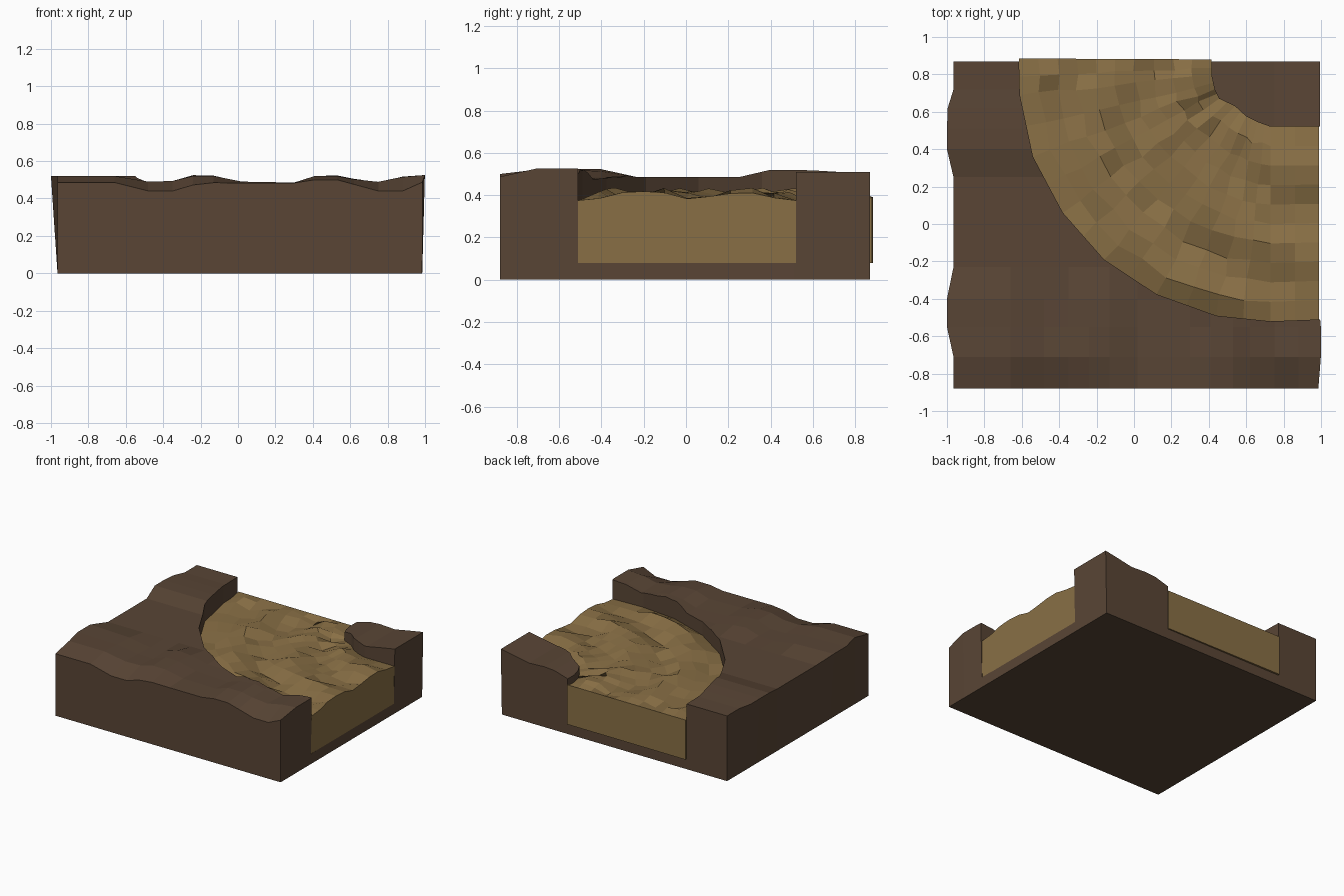
import bpy, bmesh, math, random

if "Cube" in bpy.data.objects:
    bpy.data.objects.remove(bpy.data.objects["Cube"])

random.seed(4)
BED = 0.08


def material(name, color):
    m = bpy.data.materials.new(name)
    m.diffuse_color = (*color, 1)
    m.use_nodes = True
    m.node_tree.nodes["Principled BSDF"].inputs["Base Color"].default_value = m.diffuse_color
    return m


def make_object(name, bm, mat=None):
    bmesh.ops.recalc_face_normals(bm, faces=bm.faces[:])
    me = bpy.data.meshes.new(name)
    bm.to_mesh(me)
    bm.free()
    ob = bpy.data.objects.new(name, me)
    bpy.context.collection.objects.link(ob)
    if mat:
        me.materials.append(mat)
    return ob


def interp(table, x):
    for (a, za), (b, zb) in zip(table, table[1:]):
        if x <= b:
            return za + (zb - za) * max(0, (x - a) / (b - a))
    return table[-1][1]


def block(name, rows, base, mat):
    """Closed block: a grid of top points, with walls dropped to a flat base."""
    bm = bmesh.new()
    top = [[bm.verts.new(p) for p in row] for row in rows]
    n, m = len(top), len(top[0])
    for i in range(n - 1):
        for j in range(m - 1):
            bm.faces.new((top[i][j], top[i + 1][j], top[i + 1][j + 1], top[i][j + 1]))
    rim = ([(i, 0) for i in range(n)] + [(n - 1, j) for j in range(1, m)] +
           [(i, m - 1) for i in range(n - 2, -1, -1)] + [(0, j) for j in range(m - 2, 0, -1)])
    loop = [top[i][j] for i, j in rim]
    low = [bm.verts.new((max(-0.965, min(0.985, v.co.x)), v.co.y, base)) for v in loop]
    for k in range(len(loop)):
        q = (k + 1) % len(loop)
        bm.faces.new((loop[k], loop[q], low[q], low[k]))
    bm.faces.new(low)
    return make_object(name, bm, mat)


# Ground: swells along the front edge, the front ridge behind it and the left bank
FRONT = [(-.965, .485), (-.66, .485), (-.48, .44), (-.34, .44), (-.2, .485), (.02, .483),
         (.3, .483), (.4, .5), (.53, .5), (.75, .44), (.88, .44), (.985, .487)]
RIDGE = [(-.965, .52), (-.66, .52), (-.48, .49), (-.36, .49), (-.27, .52), (-.13, .52),
         (.02, .49), (.3, .485), (.4, .52), (.53, .52), (.72, .483), (.88, .515), (.985, .525)]
LEFT = [(-.4, .52), (-.23, .485), (.25, .485), (.4, .52), (.55, .52), (.72, .51), (.87, .51)]
YS = [-.88, -.71, -.55, -.4, -.23, 0, .25, .4, .51, .62, .72, .87]


def ground_height(x, y):
    if x > .3 and y > .3:                       # inner bank
        return interp([(.42, .43), (.56, .475), (.75, .465), (.985, .51)], x)
    if y < -.8:
        return interp(FRONT, x)
    if y <= -.4:
        wobble = random.uniform(-.012, .006) if y > -.6 and abs(x) < .9 else 0
        return interp(RIDGE, x) + wobble
    return interp(LEFT, y)


rows = []
XS = [-.965, -.66, -.48, -.35, -.24, -.13, .02, .3, .41, .53, .62, .75, .88, .985]
for x in XS:
    row = []
    for y in YS:
        z = ground_height(x, y)
        px = x
        if x == XS[0] and abs(y) < .7:          # lip leaning outward on the left
            px -= max(0, z - .485)
        if x == XS[-1] and abs(y) > .45:        # slight lip on the right
            px += max(0, z - .485) * .35
        row.append((px, y, z))
    rows.append(row)
dirt = material("dirt", (0.1, 0.06, 0.036))
ground = block("ground", rows, 0, dirt)

# Curved path banks
OUTER = [(-.615, .885), (-.61, .69), (-.54, .36), (-.38, .06), (-.16, -.19),
         (.12, -.375), (.44, -.49), (.73, -.52), (.99, -.51)]
INNER = [(.415, .88), (.415, .79), (.43, .72), (.455, .67), (.54, .63),
         (.6, .575), (.66, .545), (.73, .52), (.99, .52)]

# Channel cutter for the ground
ring = [(-.615, 1.1)] + OUTER + [(1.15, -.51), (1.15, .52)] + INNER[::-1] + [(.415, 1.1)]
bm = bmesh.new()
face = bm.faces.new([bm.verts.new((x, y, BED)) for x, y in ring])
ext = bmesh.ops.extrude_face_region(bm, geom=[face])
bmesh.ops.translate(bm, vec=(0, 0, 1),
                    verts=[g for g in ext["geom"] if isinstance(g, bmesh.types.BMVert)])
cutter = make_object("channel_cutter", bm)
cutter.hide_render = True
mod = ground.modifiers.new("channel", "BOOLEAN")
mod.operation, mod.solver, mod.object = "DIFFERENCE", "EXACT", cutter
bpy.context.view_layer.objects.active = ground
ground.select_set(True)
bpy.ops.object.modifier_apply(modifier=mod.name)
bpy.data.objects.remove(cutter)


# Sandy path: lumpy strip lofted between the two banks
def resample(pts, t):
    i = min(int(t), len(pts) - 2)
    f = t - i
    return [pts[i][k] + (pts[i + 1][k] - pts[i][k]) * f for k in (0, 1)]


rows = []
STATIONS, LANES = 17, 11
for s in range(STATIONS):
    a, b = resample(OUTER, s / 2), resample(INNER, s / 2)
    row = []
    for j in range(LANES):
        f = j / (LANES - 1)
        x, y = a[0] + (b[0] - a[0]) * f, a[1] + (b[1] - a[1]) * f
        edge = j in (0, LANES - 1)
        if 0 < s < STATIONS - 3 and not edge:
            x += random.uniform(-.01, .01)
            y += random.uniform(-.01, .01)
        z = .375 if edge else .397 + .025 * math.sin(j * 1.5 + s * .6) + random.uniform(-.016, .016)
        if s == 0:
            z = .39
        row.append((x, y, z))
    rows.append(row)
sand = material("sand", (0.25, 0.16, 0.06))
block("sand_path", rows, BED, sand)
